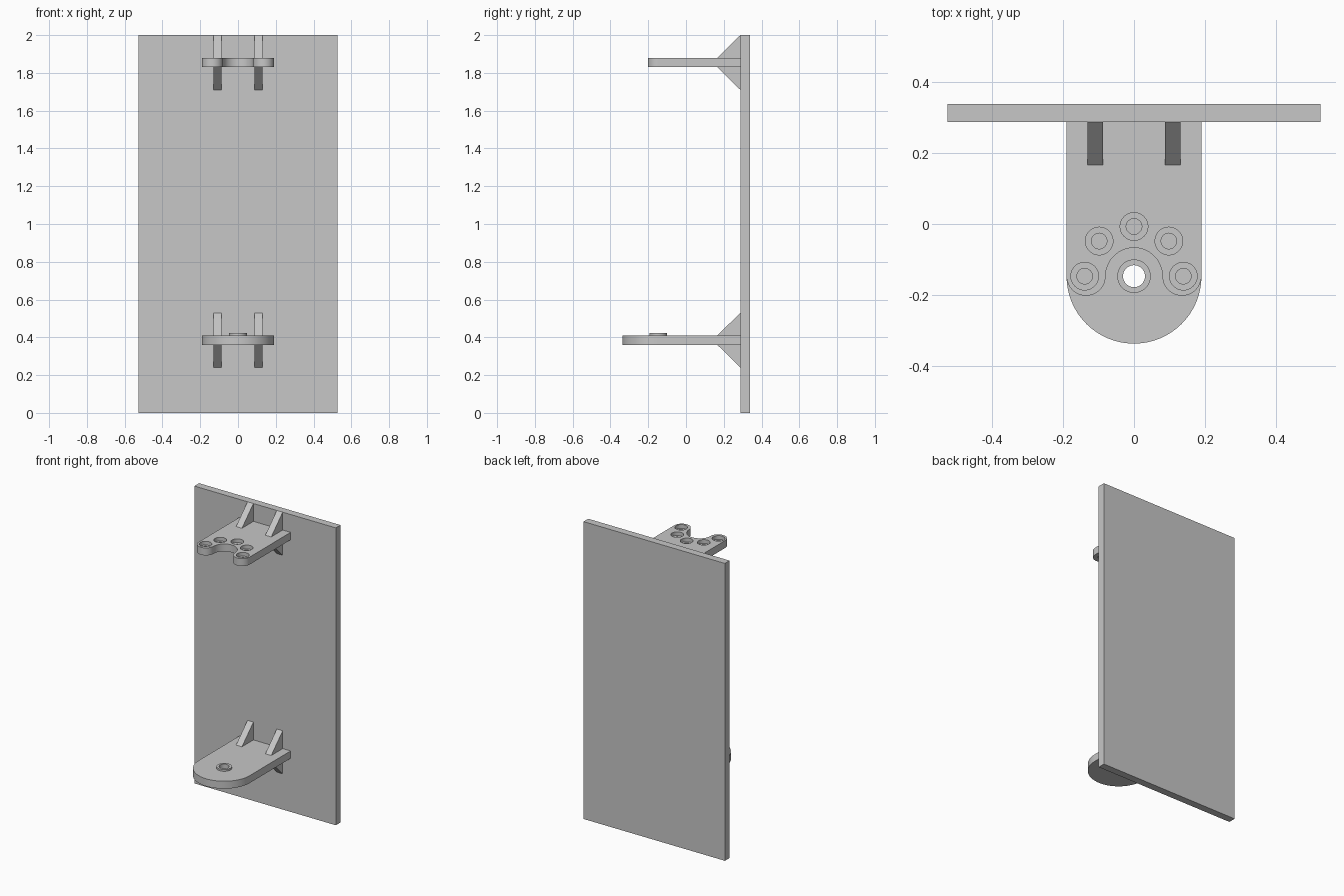
import bpy, bmesh, math

if "Cube" in bpy.data.objects:
    bpy.data.objects.remove(bpy.data.objects["Cube"])

grey = bpy.data.materials.new("light_grey")
grey.diffuse_color = (0.57, 0.57, 0.57, 1)
grey.use_nodes = True
grey.node_tree.nodes["Principled BSDF"].inputs["Base Color"].default_value = grey.diffuse_color

PLATE_FRONT, PLATE_BACK = 0.288, 0.338
HALF_W, PIVOT_Y = 0.19, -0.147


def prism(name, outline, offset, depth):
    """Extrude a closed 3D outline along the depth axis vector."""
    bm = bmesh.new()
    face = bm.faces.new([bm.verts.new(p) for p in outline])
    ext = bmesh.ops.extrude_face_region(bm, geom=[face])
    verts = [v for v in ext["geom"] if isinstance(v, bmesh.types.BMVert)]
    bmesh.ops.translate(bm, verts=verts, vec=depth)
    bmesh.ops.translate(bm, verts=bm.verts, vec=offset)
    bmesh.ops.recalc_face_normals(bm, faces=bm.faces)
    mesh = bpy.data.meshes.new(name)
    bm.to_mesh(mesh)
    bm.free()
    mesh.materials.append(grey)
    obj = bpy.data.objects.new(name, mesh)
    bpy.context.collection.objects.link(obj)
    return obj


def arc(cx, cy, r, start, end, n):
    angles = [math.radians(start + (end - start) * i / n) for i in range(n + 1)]
    return [(cx + r * math.cos(a), cy + r * math.sin(a), 0) for a in angles]


def cylinder(name, x, y, r, z0, z1, n=48):
    return prism(name, arc(x, y, r, 0, 360 * (n - 1) / n, n - 1),
                 (0, 0, z0), (0, 0, z1 - z0))


def boolean(obj, other, operation):
    mod = obj.modifiers.new(operation.lower(), "BOOLEAN")
    mod.operation, mod.solver, mod.object = operation, "EXACT", other
    bpy.context.view_layer.objects.active = obj
    bpy.ops.object.modifier_apply(modifier=mod.name)
    bpy.data.objects.remove(other)


def smooth(obj):
    bpy.ops.object.select_all(action="DESELECT")
    obj.select_set(True)
    bpy.context.view_layer.objects.active = obj
    bpy.ops.object.shade_smooth_by_angle(angle=math.radians(30))


# Upright back plate
w = 0.526
prism("back_plate", [(-w, PLATE_FRONT, 0), (w, PLATE_FRONT, 0),
                     (w, PLATE_BACK, 0), (-w, PLATE_BACK, 0)],
      (0, 0, 0), (0, 0, 2))

# Lower shelf: round front, raised boss and through hole
lower_z = (0.36, 0.41)
outline = [(HALF_W, PLATE_FRONT, 0), (-HALF_W, PLATE_FRONT, 0)]
outline += arc(0, PIVOT_Y, HALF_W, 180, 360, 48)
lower = prism("lower_shelf", outline, (0, 0, lower_z[0]), (0, 0, 0.05))
boolean(lower, cylinder("boss", 0, PIVOT_Y, 0.047, 0.385, 0.422), "UNION")
boolean(lower, cylinder("hole_cutter", 0, PIVOT_Y, 0.031, 0.3, 0.5), "DIFFERENCE")
smooth(lower)

# Upper shelf: two rounded ears around a semicircular notch
upper_z = (1.83, 1.88)
ear_x, ear_r, notch_r = 0.135, 0.055, 0.08
outline = [(HALF_W, PLATE_FRONT, 0), (-HALF_W, PLATE_FRONT, 0)]
outline += arc(-ear_x, PIVOT_Y, ear_r, 180, 360, 24)
outline += arc(0, PIVOT_Y, notch_r, 180, 0, 32)[1:-1]
outline += arc(ear_x, PIVOT_Y, ear_r, 180, 360, 24)
upper = prism("upper_shelf", outline, (0, 0, upper_z[0]), (0, 0, 0.05))

# Five counterbored holes spaced around the notch
for angle in (0, 45, 90, 135, 180):
    x = 0.139 * math.cos(math.radians(angle))
    y = PIVOT_Y + 0.14 * math.sin(math.radians(angle))
    boolean(upper, cylinder("bore_cutter", x, y, 0.039, 1.855, 1.95), "DIFFERENCE")
    boolean(upper, cylinder("hole_cutter", x, y, 0.022, 1.75, 1.95), "DIFFERENCE")
smooth(upper)

# Triangular ribs above and below each shelf
leg, rib_w = 0.122, 0.044
for shelf, (z0, z1) in (("lower", lower_z), ("upper", upper_z)):
    for side, cx in (("left", -0.109), ("right", 0.109)):
        for place, z, s in (("top", z1, 1), ("bottom", z0, -1)):
            prism(f"{shelf}_{side}_{place}_rib",
                  [(0, PLATE_FRONT, z), (0, PLATE_FRONT - leg, z),
                   (0, PLATE_FRONT, z + s * min(leg, 0.12))],
                  (cx - rib_w / 2, 0, 0), (rib_w, 0, 0))
